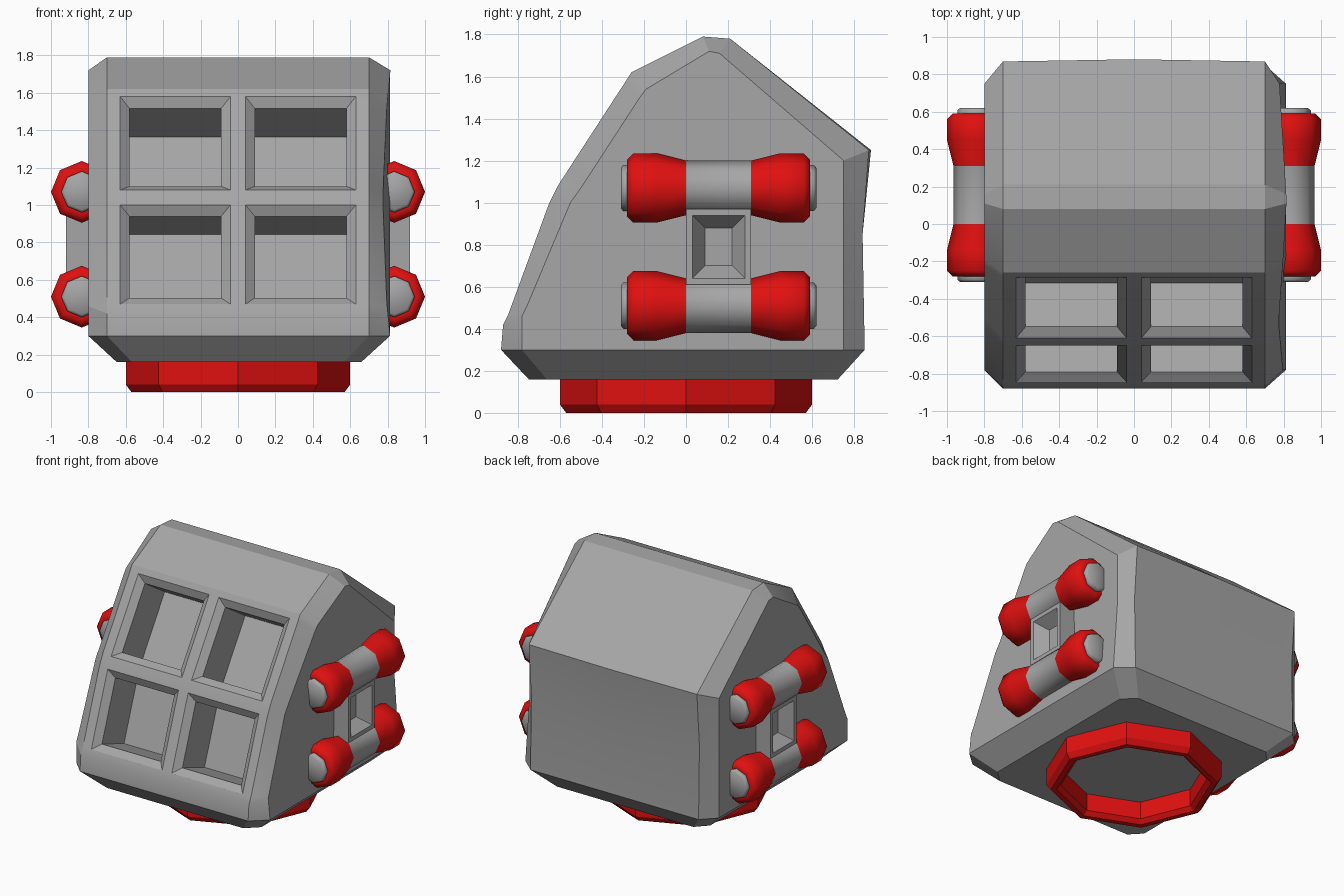
import bpy, bmesh
from math import sin, cos, pi, radians
from mathutils import Vector

cube = bpy.data.objects.get("Cube")
if cube:
    bpy.data.objects.remove(cube, do_unlink=True)


def material(name, rgb):
    m = bpy.data.materials.new(name)
    m.use_nodes = True
    m.diffuse_color = (*rgb, 1)
    m.node_tree.nodes["Principled BSDF"].inputs["Base Color"].default_value = (*rgb, 1)
    return m


GREY = material("metal grey", (0.38, 0.38, 0.38))
RED = material("bright red", (0.75, 0.005, 0.005))


def finish(bm, name, mats, angle):
    mesh = bpy.data.meshes.new(name)
    bm.to_mesh(mesh)
    bm.free()
    for m in mats:
        mesh.materials.append(m)
    mesh.shade_smooth()
    mesh.set_sharp_from_angle(angle=radians(angle))
    obj = bpy.data.objects.new(name, mesh)
    bpy.context.collection.objects.link(obj)
    return obj


def lathe(rings, place, sides=8, mats=None, closed=False):
    """Join rings of (distance along axis, radius); place maps (a, b, t) to a point."""
    bm = bmesh.new()
    loops = [[bm.verts.new(place(r * cos(2 * pi * k / sides), r * sin(2 * pi * k / sides), t))
              for k in range(sides)] for t, r in rings]
    spans = list(zip(loops, loops[1:]))
    if closed:
        spans.append((loops[-1], loops[0]))
    else:
        bm.faces.new(loops[0])
        bm.faces.new(loops[-1])
    for i, (p, q) in enumerate(spans):
        for k in range(sides):
            n = (k + 1) % sides
            f = bm.faces.new((p[k], p[n], q[n], q[k]))
            f.material_index = mats[i] if mats else 0
    bmesh.ops.recalc_face_normals(bm, faces=bm.faces)
    return bm


# Body: side profile (y, z) from lower back, over the ridge, to lower front
outer = [(.85, .30), (.84, .85), (.87, 1.25), (.21, 1.78), (.08, 1.79), (-.26, 1.62),
         (-.285, 1.58), (-.61, 1.08), (-.65, 1.0), (-.845, .47), (-.87, .42), (-.88, .30)]
side = [(.75, .30), (.75, .80), (.75, 1.20), (.16, 1.71), (.11, 1.72), (-.19, 1.54),
        (-.22, 1.50), (-.50, 1.07), (-.55, 1.0), (-.76, .50), (-.78, .46), (-.78, .30)]
columns = [-.8, -.7, -.63, -.04, .04, .63, .7, .8]

bm = bmesh.new()
grid = []
for x in columns:
    line = []
    for i, (y, z) in enumerate(side if abs(x) > .75 else outer):
        px = x
        if x > .75:  # slightly pinched flank
            px = .775 + .04 * ((z - 1) / .72) ** 2
        if i == 2 and abs(x) < .1:  # bowed back edge
            y += .01
        line.append(bm.verts.new((px, y, z)))
    grid.append(line)

windows = []
for c in range(len(columns) - 1):
    for r in range(len(outer) - 1):
        f = bm.faces.new((grid[c][r], grid[c + 1][r], grid[c + 1][r + 1], grid[c][r + 1]))
        if c in (2, 4) and r in (6, 8):
            windows.append(f)
bm.faces.new(grid[0])
bm.faces.new(grid[-1])

# Sloping skirt and flat underside
rim = [g[0] for g in grid] + [g[-1] for g in reversed(grid)]
floor = [bm.verts.new((v.co.x * .81, v.co.y * .85, .16)) for v in rim]
for k in range(len(rim)):
    n = (k + 1) % len(rim)
    bm.faces.new((rim[k], rim[n], floor[n], floor[k]))
bm.faces.new(floor)
bmesh.ops.recalc_face_normals(bm, faces=bm.faces)
bm.normal_update()

# Recessed front windows with bevelled lips
bmesh.ops.inset_individual(bm, faces=windows, thickness=.05, depth=-.04, use_even_offset=True)
bm.normal_update()
for f in bmesh.ops.extrude_discrete_faces(bm, faces=windows)["faces"]:
    bmesh.ops.translate(bm, verts=f.verts, vec=f.normal * -.28)
bm.normal_update()
finish(bm, "body", [GREY], 22)

# Base ring
bm = lathe([(.18, .6), (.04, .6), (0, .57), (0, .53), (.03, .5), (.18, .5)],
           lambda a, b, t: (a, b, t), closed=True)
finish(bm, "base_ring", [RED], 20)

# Side canisters: half profile mirrored along its length
MID = .155
half = [(-.31, .095), (-.298, .11), (-.28, .11), (-.28, .135), (-.25, .165), (-.14, .165), (0, .13)]
rings = half + [(2 * MID - t, r) for t, r in reversed(half)]
half_mats = [0, 0, 1, 1, 1, 1]
ring_mats = half_mats + [0] + half_mats[::-1]

for s, label in ((1, "left"), (-1, "right")):
    for z, level in ((1.07, "upper"), (.51, "lower")):
        bm = lathe(rings, lambda a, b, t: (s * .835 + a, t, z + b), mats=ring_mats)
        finish(bm, f"{label}_{level}_canister", [GREY, RED], 50)

    # Bracket plate between canisters, with a funnel-shaped recess
    bm = bmesh.new()
    bmesh.ops.create_cube(bm, size=1)
    for v in bm.verts:
        v.co = Vector((s * .81 + v.co.x * .22, MID + v.co.y * .31, .79 + v.co.z * .36))
    bm.normal_update()
    face = [f for f in bm.faces if f.normal.x * s > .9]
    for thick, depth in ((.03, 0), (.06, -.09)):
        bmesh.ops.inset_individual(bm, faces=face, thickness=thick, depth=depth, use_even_offset=True)
        bm.normal_update()
    finish(bm, f"{label}_bracket", [GREY], 20)
